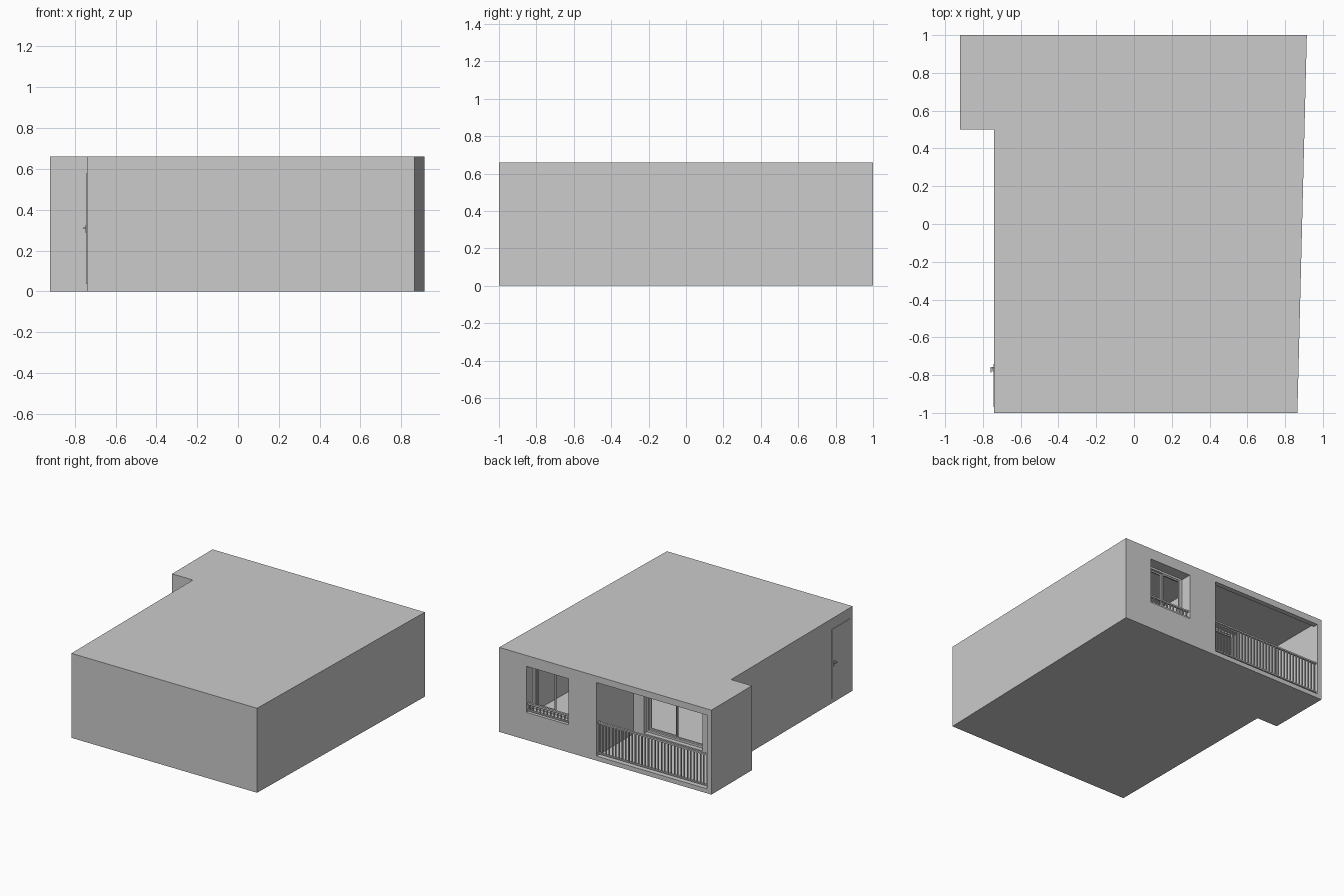
import bpy, bmesh

if "Cube" in bpy.data.objects:
    bpy.data.objects.remove(bpy.data.objects["Cube"])

H = 0.66           # overall height
FLOOR, CEIL = 0.035, 0.63


def finish(name, bm):
    bmesh.ops.recalc_face_normals(bm, faces=bm.faces)
    me = bpy.data.meshes.new(name)
    bm.to_mesh(me)
    bm.free()
    ob = bpy.data.objects.new(name, me)
    bpy.context.collection.objects.link(ob)
    return ob


def prism(name, pts, z0, z1):
    bm = bmesh.new()
    face = bm.faces.new([bm.verts.new((x, y, z0)) for x, y in pts])
    top = bmesh.ops.extrude_face_region(bm, geom=[face])["geom"]
    verts = [v for v in top if isinstance(v, bmesh.types.BMVert)]
    bmesh.ops.translate(bm, verts=verts, vec=(0, 0, z1 - z0))
    return finish(name, bm)


def boxes(name, items):
    """One object made of boxes given as (x0, x1, y0, y1, z0, z1)."""
    bm = bmesh.new()
    for x0, x1, y0, y1, z0, z1 in items:
        vs = bmesh.ops.create_cube(bm, size=1)["verts"]
        bmesh.ops.scale(bm, verts=vs, vec=(x1 - x0, y1 - y0, z1 - z0))
        bmesh.ops.translate(bm, verts=vs, vec=((x0 + x1) / 2, (y0 + y1) / 2, (z0 + z1) / 2))
    return finish(name, bm)


def cut(target, cutter):
    cutter.hide_render = True
    mod = target.modifiers.new("cut", 'BOOLEAN')
    mod.operation, mod.solver, mod.object = 'DIFFERENCE', 'EXACT', cutter
    bpy.context.view_layer.objects.active = target
    bpy.ops.object.modifier_apply(modifier=mod.name)
    bpy.data.objects.remove(cutter)


def window_frame(name, x0, x1, z0, z1, y, panes, w=0.016, d=0.03):
    """Outer frame plus sliding sashes staggered in depth."""
    y1 = y + d
    items = [(x0, x1, y, y1, z0, z0 + w), (x0, x1, y, y1, z1 - w, z1),
             (x0, x0 + w, y, y1, z0 + w, z1 - w), (x1 - w, x1, y, y1, z0 + w, z1 - w)]
    a0, b0, b1 = x0 + w, z0 + w, z1 - w
    step = (x1 - x0 - 2 * w) / panes
    s = w * 0.7
    for i in range(panes):
        l, r = a0 + i * step, a0 + (i + 1) * step
        ya = y + d * (0.1 if i % 2 else 0.55)
        yb = ya + d * 0.35
        items += [(l, r, ya, yb, b0, b0 + s), (l, r, ya, yb, b1 - s, b1),
                  (l, l + s, ya, yb, b0 + s, b1 - s), (r - s, r, ya, yb, b0 + s, b1 - s)]
    return boxes(name, items)


def railing(name, x0, x1, z0, z1, y, count, t=0.008):
    items = [(x0, x1, y - t, y + t, z1 - 0.012, z1), (x0, x1, y - t, y + t, z0, z0 + 0.01)]
    for i in range(count):
        x = x0 + (x1 - x0) * (i + 0.5) / count
        items.append((x - t / 2, x + t / 2, y - t / 2, y + t / 2, z0 + 0.01, z1 - 0.012))
    return boxes(name, items)


# Apartment shell with slanted right wall and a balcony bump-out
shell = prism("apartment_shell", [(-0.92, 1), (0.915, 1), (0.865, -1), (-0.74, -1),
                                  (-0.74, 0.5), (-0.92, 0.5)], 0, H)
cut(shell, prism("room_space", [(-0.70, -0.96), (0.825, -0.96), (0.871, 0.88), (0.11, 0.88),
                                (0.11, 0.465), (-0.70, 0.465)], FLOOR, CEIL))
cut(shell, boxes("balcony_space", [(-0.883, 0.074, 0.54, 0.96, FLOOR, CEIL)]))
cut(shell, boxes("balcony_opening", [(-0.883, 0.074, 0.94, 1.1, FLOOR, 0.61)]))
cut(shell, boxes("balcony_door_opening", [(-0.52, -0.015, 0.4, 0.6, 0.06, 0.605)]))
cut(shell, boxes("bedroom_window_opening", [(0.315, 0.68, 0.8, 1.1, 0.215, 0.575)]))
cut(shell, boxes("entry_opening", [(-0.8, -0.6, -0.97, -0.74, FLOOR, 0.577)]))

# Glazing frames
window_frame("balcony_sliding_door", -0.52, -0.015, 0.06, 0.605, 0.475, 2)
window_frame("bedroom_window", 0.315, 0.68, 0.215, 0.575, 0.885, 2)

# Railings
railing("balcony_railing", -0.883, 0.074, 0.05, 0.30, 0.98, 34)
railing("bedroom_window_railing", 0.315, 0.68, 0.222, 0.285, 0.98, 12)

# Interior partition closing the bedroom
boxes("bedroom_partition", [(0.35, 0.84, -0.12, -0.08, FLOOR, CEIL)])

# Entry door and lever handle
boxes("entry_door", [(-0.744, -0.71, -0.97, -0.74, FLOOR, 0.577)])
boxes("door_handle", [(-0.748, -0.744, -0.782, -0.758, 0.285, 0.325),
                      (-0.757, -0.748, -0.764, -0.758, 0.307, 0.314),
                      (-0.759, -0.754, -0.785, -0.758, 0.307, 0.314)])
